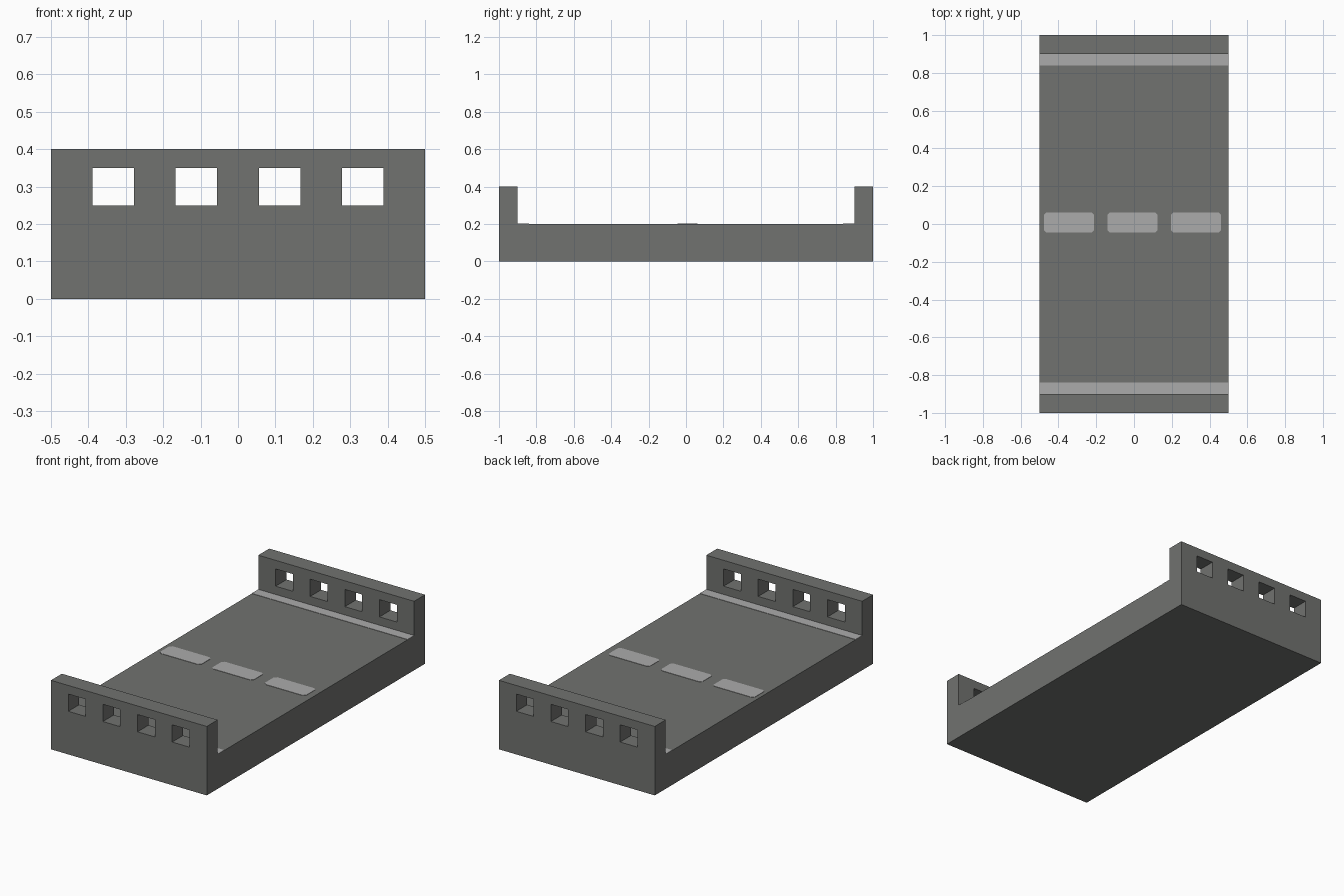
import bpy, bmesh
from mathutils import Matrix

if "Cube" in bpy.data.objects:
    bpy.data.objects.remove(bpy.data.objects["Cube"])


def material(name, rgb):
    m = bpy.data.materials.new(name)
    m.diffuse_color = (*rgb, 1)
    m.use_nodes = True
    m.node_tree.nodes["Principled BSDF"].inputs["Base Color"].default_value = m.diffuse_color
    return m


asphalt = material("asphalt grey", (0.165, 0.170, 0.162))
paint = material("road paint light grey", (0.41, 0.41, 0.41))


def make_object(name, bm, mat=None):
    bmesh.ops.recalc_face_normals(bm, faces=bm.faces)
    mesh = bpy.data.meshes.new(name)
    bm.to_mesh(mesh)
    bm.free()
    ob = bpy.data.objects.new(name, mesh)
    bpy.context.collection.objects.link(ob)
    if mat:
        mesh.materials.append(mat)
    return ob


def extrude(name, outline, direction, mat):
    """Extrude a flat outline of 3D points along a direction."""
    bm = bmesh.new()
    face = bm.faces.new([bm.verts.new(p) for p in outline])
    out = bmesh.ops.extrude_face_region(bm, geom=[face], use_keep_orig=True)
    moved = [g for g in out["geom"] if isinstance(g, bmesh.types.BMVert)]
    bmesh.ops.translate(bm, verts=moved, vec=direction)
    return make_object(name, bm, mat)


# Bridge body: U-shaped section of deck and two parapets, run across x
half = [(1, 0), (1, 0.4), (0.9, 0.4), (0.9, 0.2)]
section = half + [(-y, z) for y, z in reversed(half)]
body = extrude("bridge_deck_and_parapets",
               [(-0.5, y, z) for y, z in section], (1, 0, 0), asphalt)

# Four square openings cut through each parapet
bm = bmesh.new()
for side in (-1, 1):
    for i in range(4):
        bmesh.ops.create_cube(bm, size=1, matrix=Matrix.LocRotScale(
            ((i - 1.5) * 2 / 9, side * 0.95, 0.3), None, (1 / 9, 0.15, 0.1)))
cutter = make_object("opening_cutter", bm)
cutter.hide_render = True
cutter.hide_viewport = True
cut = body.modifiers.new("openings", "BOOLEAN")
cut.operation = "DIFFERENCE"
cut.solver = "EXACT"
cut.object = cutter


# Thin painted markings on the deck, with optional clipped corners
def marking(name, x0, x1, y0, y1, c=0.0):
    z = 0.199
    if c:
        pts = [(x0 + c, y0), (x1 - c, y0), (x1, y0 + c), (x1, y1 - c),
               (x1 - c, y1), (x0 + c, y1), (x0, y1 - c), (x0, y0 + c)]
    else:
        pts = [(x0, y0), (x1, y0), (x1, y1), (x0, y1)]
    extrude(name, [(x, y, z) for x, y in pts], (0, 0, 0.003), paint)


# Edge lines beside the parapets
marking("edge_line_back", -0.5, 0.5, 0.84, 0.9)
marking("edge_line_front", -0.5, 0.5, -0.9, -0.84)

# Dashed centre line
for i in range(3):
    x = -0.477 + i * 0.336
    marking(f"centre_dash_{i + 1}", x, x + 0.266, -0.046, 0.062, 0.014)
